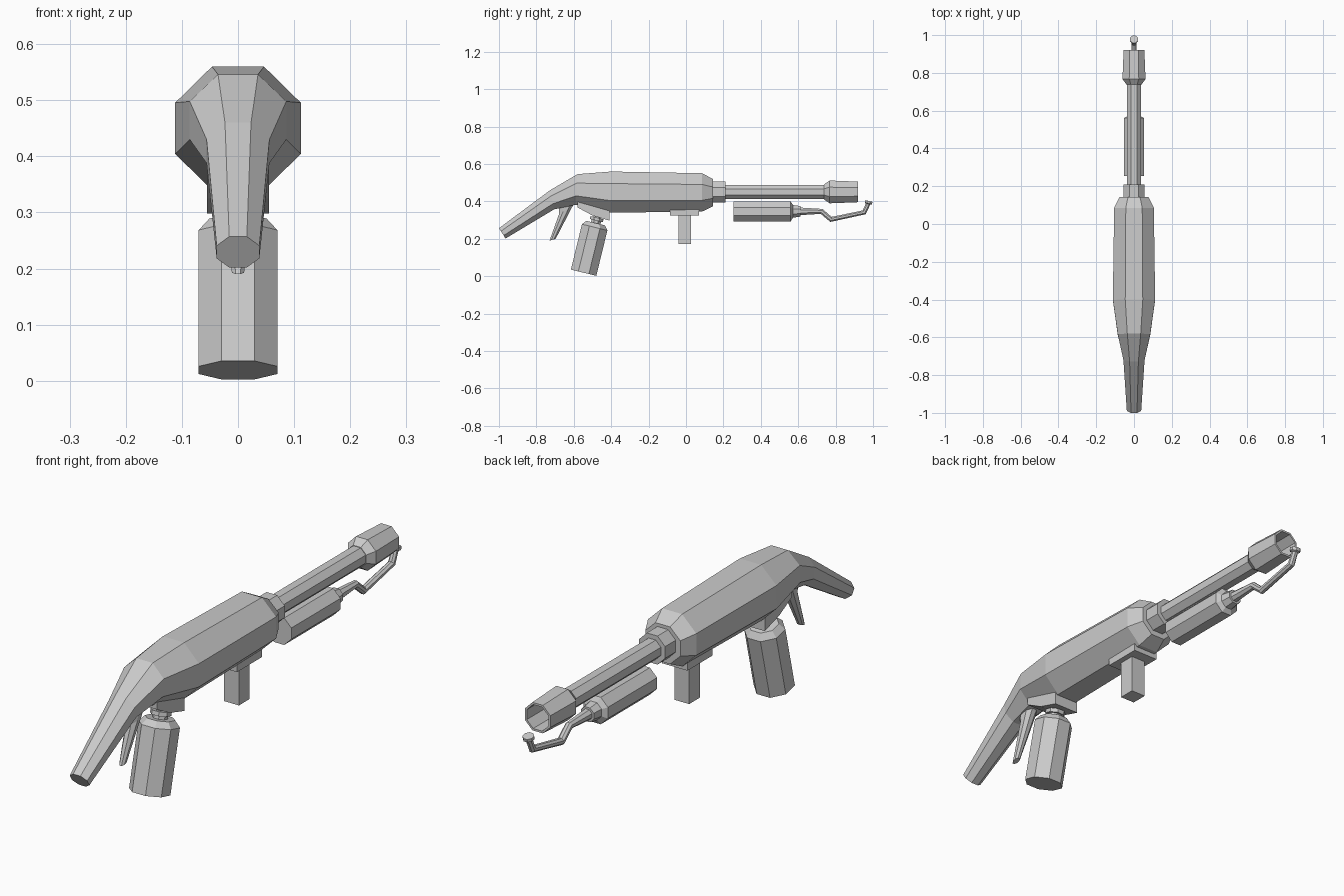
import bpy, bmesh
from mathutils import Vector

if "Cube" in bpy.data.objects:
    bpy.data.objects.remove(bpy.data.objects["Cube"])

K = 0.4142
OCT = [(K, 1), (1, K), (1, -K), (K, -1), (-K, -1), (-1, -K), (-1, K), (-K, 1)]
SQUARE = [(1, 1), (1, -1), (-1, -1), (-1, 1)]


def loft(name, stations, shape=OCT):
    """Skin rings given as (top y, top z, bottom y, bottom z, half width)."""
    bm = bmesh.new()
    rings = []
    for yt, zt, yb, zb, w in stations:
        mid = Vector((0, (yt + yb) / 2, (zt + zb) / 2))
        up = Vector((0, (yt - yb) / 2, (zt - zb) / 2))
        rings.append([bm.verts.new(mid + up * v + Vector((w * u, 0, 0))) for u, v in shape])
    n = len(shape)
    for a, b in zip(rings, rings[1:]):
        for i in range(n):
            j = (i + 1) % n
            bm.faces.new((a[i], a[j], b[j], b[i]))
    bm.faces.new(rings[0])
    bm.faces.new(rings[-1][::-1])
    bmesh.ops.recalc_face_normals(bm, faces=bm.faces)
    mesh = bpy.data.meshes.new(name)
    bm.to_mesh(mesh)
    bm.free()
    obj = bpy.data.objects.new(name, mesh)
    bpy.context.collection.objects.link(obj)
    return obj


def turned(name, start, end, profile):
    """Octagonal turned part: profile of (distance, radius) along the start-end axis."""
    s = Vector(start)
    d = (Vector(end) - s).normalized()
    p = Vector((-d.y, d.x))
    st = []
    for t, r in profile:
        c = s + d * t
        st.append((*(c + p * r), *(c - p * r), r))
    return loft(name, st)


def pipe(name, path):
    """Bent octagonal pipe through (y, z, radius) points."""
    pts = [Vector(q[:2]) for q in path]
    st = []
    for i, c in enumerate(pts):
        d1 = (pts[i] - pts[max(i - 1, 0)]).normalized()
        d2 = (pts[min(i + 1, len(pts) - 1)] - pts[i]).normalized()
        d = (d1 + d2).normalized()
        r = path[i][2]
        p = Vector((-d.y, d.x)) * r
        st.append((*(c + p), *(c - p), r))
    return loft(name, st)


# Stock and body in one skin
loft("body_and_stock", [
    (-1.0, 0.257, -0.965, 0.202, 0.038),
    (-0.727, 0.46, -0.705, 0.358, 0.056),
    (-0.58, 0.546, -0.59, 0.382, 0.086),
    (-0.40, 0.56, -0.405, 0.34, 0.112),
    (0.086, 0.551, 0.086, 0.346, 0.105),
    (0.144, 0.52, 0.144, 0.374, 0.076)])

# Barrel, collar and hollow nozzle
AX, FWD = (0, 0.451), (1, 0.451)
turned("barrel_collar", AX, FWD, [(0.13, 0.056), (0.21, 0.056)])
turned("barrel", AX, FWD, [(0.20, 0.038), (0.76, 0.038)])
turned("nozzle", AX, FWD, [(0.738, 0.04), (0.768, 0.061), (0.92, 0.055),
                           (0.92, 0.047), (0.775, 0.047)])

# Under-barrel tank and igniter pipe
TK, TF = (0, 0.347), (1, 0.347)
turned("under_tank", TK, TF, [(0.255, 0.053), (0.56, 0.053), (0.572, 0.034), (0.612, 0.028)])
pipe("igniter_pipe", [(0.60, 0.347, 0.021), (0.725, 0.347, 0.014), (0.775, 0.304, 0.014),
                      (0.953, 0.342, 0.013), (0.978, 0.397, 0.012)])
turned("igniter_tip", (0.974, 0.386), (0.979, 0.406), [(0, 0.013), (0.004, 0.02), (0.017, 0.02)])

# Tilted fuel bottle with neck
turned("fuel_bottle", (-0.5475, 0.019), (-0.4875, 0.265),
       [(0, 0.07), (0.25, 0.07), (0.273, 0.051), (0.273, 0.026), (0.287, 0.026),
        (0.287, 0.036), (0.303, 0.036), (0.303, 0.02), (0.345, 0.02)])
loft("bottle_mount", [(-0.58, 0.40, -0.58, 0.368, 0.055), (-0.50, 0.38, -0.50, 0.325, 0.055),
                      (-0.41, 0.36, -0.41, 0.298, 0.055)], SQUARE)

# Trigger lever
loft("trigger", [(-0.68, 0.38, -0.595, 0.39, 0.026), (-0.678, 0.335, -0.608, 0.372, 0.024),
                 (-0.73, 0.19, -0.697, 0.2, 0.011)])

# Foregrip and its plate
loft("grip_plate", [(-0.085, 0.36, -0.085, 0.326, 0.055), (0.07, 0.36, 0.07, 0.326, 0.055)], SQUARE)
loft("foregrip", [(-0.04, 0.34, -0.04, 0.172, 0.032), (0.026, 0.34, 0.026, 0.172, 0.032)], SQUARE)
